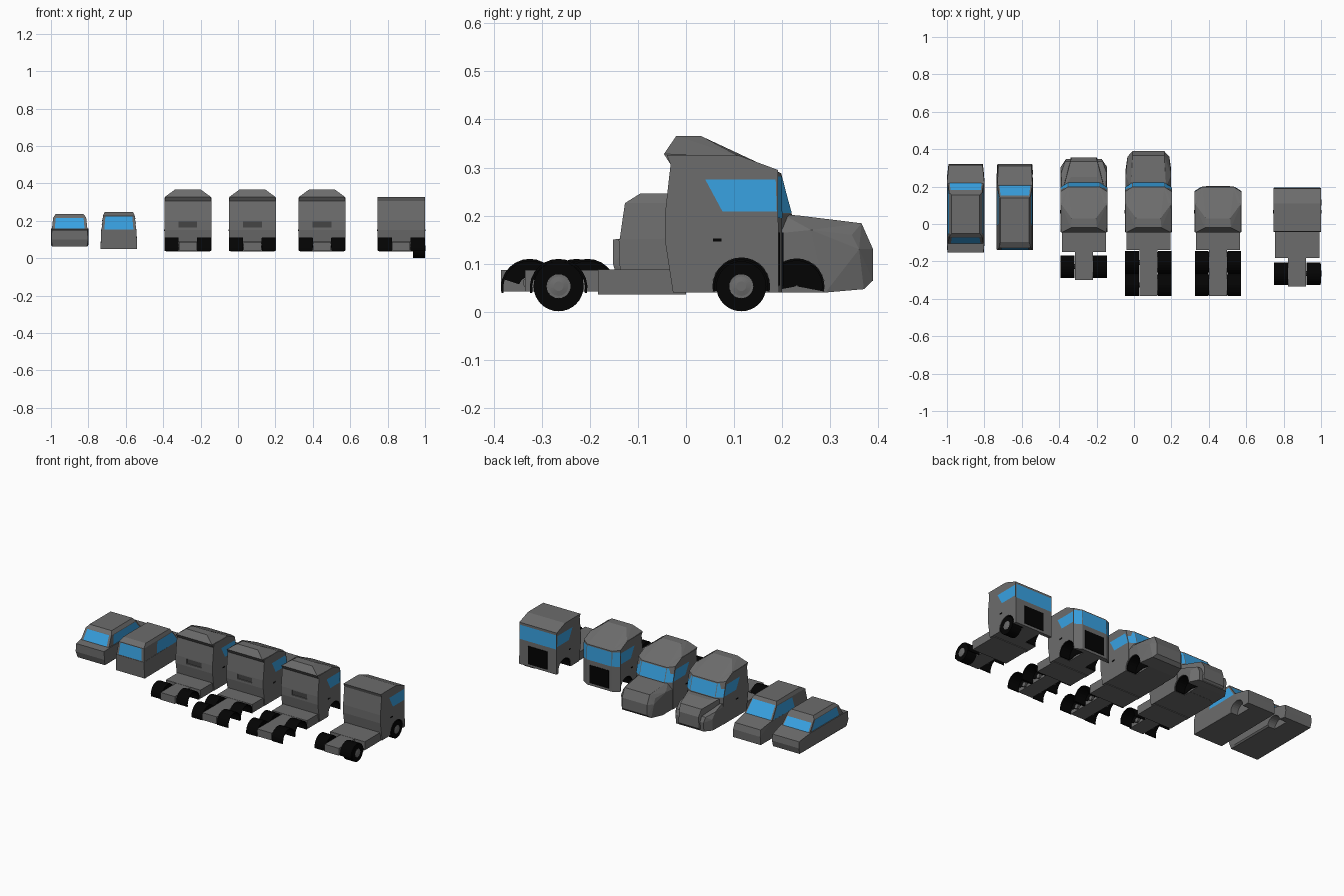
import bpy, bmesh, math
from mathutils import Vector

if "Cube" in bpy.data.objects:
    bpy.data.objects.remove(bpy.data.objects["Cube"])

def mat(name, c):
    m = bpy.data.materials.new(name)
    m.diffuse_color = (*c, 1)
    m.use_nodes = True
    m.node_tree.nodes["Principled BSDF"].inputs["Base Color"].default_value = m.diffuse_color
    return m

GLASS = mat("blue_glass", (0.04, 0.36, 0.76))
BLACK = mat("black_rubber", (0.001, 0.001, 0.001))
PAINT = mat("grey_paint", (0.15, 0.15, 0.15))
DARK = mat("dark_vent", (0.06, 0.06, 0.06))
MID = Vector((0, .08, .18))

def finish(name, bm, cx=0, m=None):
    me = bpy.data.meshes.new(name)
    bm.to_mesh(me)
    bm.free()
    ob = bpy.data.objects.new(name, me)
    bpy.context.collection.objects.link(ob)
    ob.location.x = cx
    me.materials.append(m or PAINT)
    return ob

def hull(name, cx, half, m=None):
    """Convex faceted shell from points on one side, mirrored in x."""
    bm = bmesh.new()
    for x, y, z in half:
        for s in (1, -1):
            bm.verts.new((s * x, y, z))
    r = bmesh.ops.convex_hull(bm, input=bm.verts[:])
    junk = {v for v in r["geom_interior"] + r["geom_unused"] if isinstance(v, bmesh.types.BMVert)}
    bmesh.ops.delete(bm, geom=list(junk), context='VERTS')
    bmesh.ops.dissolve_limit(bm, angle_limit=0.02, verts=bm.verts[:], edges=bm.edges[:])
    bmesh.ops.recalc_face_normals(bm, faces=bm.faces[:])
    return finish(name, bm, cx, m)

def box(name, cx, x, y, z, m=None):
    bm = bmesh.new()
    bmesh.ops.create_cube(bm, size=1)
    for v in bm.verts:
        v.co = [a[0] + (c + .5) * (a[1] - a[0]) for c, a in zip(v.co, (x, y, z))]
    return finish(name, bm, cx, m)

def cyl(name, cx, x0, x1, y, z, r, r2=None, m=None, n=28):
    """Cylinder or cone lying along x."""
    bm = bmesh.new()
    bmesh.ops.create_cone(bm, cap_ends=True, segments=n, radius1=r, radius2=r if r2 is None else r2, depth=1)
    for v in bm.verts:
        a = v.co.copy()
        v.co = (x0 + (a.z + .5) * (x1 - x0), y + a.x, z + a.y)
    bmesh.ops.recalc_face_normals(bm, faces=bm.faces[:])
    return finish(name, bm, cx, m)

def pane(name, cx, quad, mu=.05, mv=.05, both=False):
    """Window inset on a quad of the bodywork, lifted slightly outward."""
    a, b, c, d = map(Vector, quad)
    n = (b - a).cross(d - a).normalized()
    if n.dot((a + b + c + d) / 4 - MID) < 0:
        n = -n
    at = lambda u, v: a.lerp(b, u).lerp(d.lerp(c, u), v) + n * .0015
    pts = [at(mu, mv), at(1 - mu, mv), at(1 - mu, 1 - mv), at(mu, 1 - mv)]
    bm = bmesh.new()
    for s in ((1, -1) if both else (1,)):
        f = bm.faces.new([bm.verts.new((s * p.x, p.y, p.z)) for p in pts])
        f.normal_update()
        if f.normal.dot(f.calc_center_median() - MID) < 0:
            f.normal_flip()
    return finish(name, bm, cx, GLASS)

def cut(ob, cutters):
    for c in cutters:
        mod = ob.modifiers.new("cut", 'BOOLEAN')
        mod.operation, mod.solver, mod.object = 'DIFFERENCE', 'EXACT', c
    bpy.context.view_layer.update()
    me = bpy.data.meshes.new_from_object(ob.evaluated_get(bpy.context.evaluated_depsgraph_get()))
    ob.modifiers.clear()
    ob.data = me

def arches(obs, cx, y, z, r, x0, x1):
    cs = [cyl("arch_cutter", cx, s * x0, s * x1, y, z, r) for s in (1, -1)]
    for ob in obs:
        cut(ob, cs)
    for c in cs:
        bpy.data.objects.remove(c)

def mudguard(name, cx, y, x0, x1, z=.05, r=.06, t=.005, over=.06, n=14):
    """Black half ring on both sides."""
    bm = bmesh.new()
    for s in (1, -1):
        rings = []
        for i in range(n + 1):
            a = math.pi * ((1 + 2 * over) * i / n - over)
            rings.append([bm.verts.new((s * x, y + q * math.cos(a), z + q * math.sin(a)))
                          for x, q in ((x0, r), (x1, r), (x1, r - t), (x0, r - t))])
        for p, q in zip(rings, rings[1:]):
            for k in range(4):
                bm.faces.new((p[k], p[(k + 1) % 4], q[(k + 1) % 4], q[k]))
        bm.faces.new(rings[0])
        bm.faces.new(rings[-1])
    bmesh.ops.recalc_face_normals(bm, faces=bm.faces[:])
    return finish(name, bm, cx, BLACK)

# ---------- small cars ----------
def car(tag, cx, body, base, roof, rear_top, front_w, arch_ys, glass_y):
    lower = hull(tag + "_body", cx, body)
    for y in arch_ys:
        arches([lower], cx, y, .055, .05, .05, .15)
    (bw, yr, yf, zb), (tw, tr, tf, zt) = base, roof
    rw, ry, rz = rear_top
    fw, fy, fz = front_w, tf + .012, zt - .018
    hull(tag + "_cabin", cx, [(bw, yr, zb), (bw, yf, zb), (rw, ry, rz), (fw, fy, fz),
                              (tw, tr, zt), (tw, tf, zt)])
    pane(tag + "_windscreen", cx, [(-bw, yf, zb), (bw, yf, zb), (fw, fy, fz), (-fw, fy, fz)], .05, .02)
    pane(tag + "_rear_window", cx, [(-bw, yr, zb), (bw, yr, zb), (rw, ry, rz), (-rw, ry, rz)], .08, .04)
    pane(tag + "_side_windows", cx, [(bw, glass_y, zb), (bw, yf, zb), (fw, fy, fz), (rw, glass_y + .02, rz)],
         .05, .06, True)

car("sedan", -.9,
    [(.093, -.14, .062), (.098, -.152, .1), (.095, -.152, .15), (.1, -.1, .157), (.1, -.1, .07), (.1, .25, .07),
     (.1, .22, .158), (.09, .315, .138), (.092, .32, .1), (.09, .31, .062)],
    (.095, -.105, .22, .155), (.075, -.05, .155, .235), (.088, -.07, .217), .088, (.225, -.06), -.08)
car("van", -.637,
    [(.098, -.136, .05), (.094, -.14, .15), (.094, .21, .157), (.098, .25, .06), (.088, .31, .138),
     (.092, .32, .1), (.094, .318, .05)],
    (.093, -.138, .21, .15), (.076, -.095, .138, .246), (.085, -.127, .226), .084, (.225, -.03), -.025)

# ---------- trucks ----------
def chassis(tag, cx, rear, deck, axles):
    box(tag + "_frame", cx, (-.048, .048), (rear, .1), (.042, .087))
    box(tag + "_side_deck", cx, (-.118, .118), (deck, .0), (.036, .088))
    for i, y in enumerate(axles):
        mudguard(f"{tag}_rear_mudguard_{i}", cx, y, .05, .124)
        mudguard(f"{tag}_mudguard_wall_{i}", cx, y, .049, .052, r=.058, t=.035, over=-.1)
        cyl(f"{tag}_axle_{i}", cx, -.06, .06, y, .06, .014, n=10)

def cab(tag, cx, yf, flat=False, fairing=True, gz=.193):
    w, c, drop = (.127, .126, 0) if flat else (.125, .085, .025)
    ty = min(.198, yf - .002)
    yc, top = yf - drop, ty - drop
    shell = hull(tag + "_cab", cx, [
        (w, -.027, .04), (w, -.03, .09), (w, -.044, .15), (w, -.044, .2), (w, -.03, .27), (w, -.03, .325),
        (w, .11, .325), (w, top, .295), (c, ty, .288), (c, ty, .285), (w, top, .285),
        (w, yc, gz), (c, yf, gz), (w, yc, .04), (c, yf, .04)])
    if not flat:
        slot = box("slot_cutter", cx, (-.05, .05), (-.08, -.035), (.165, .195))
        cut(shell, [slot])
        bpy.data.objects.remove(slot)
        box(tag + "_rear_vent", cx, (-.05, .05), (-.038, -.03), (.165, .195), DARK)
    pane(tag + "_windscreen", cx, [(-c, yf, gz), (c, yf, gz), (c, ty, .283), (-c, ty, .283)], .012, .02)
    if not flat:
        pane(tag + "_corner_glass", cx, [(c, yf, gz), (w, yc, gz), (w, top, .283), (c, ty, .283)], .03, .02, True)
    side = max(yc, .19)if flat else yc
    pane(tag + "_side_glass", cx, [(w, .075, .208), (w, side - .003, .208), (w, top - .003, .276), (w, .038, .276)],
         .01, .01, True)
    for s in (1, -1):
        box(tag + "_door_handle", cx, (s * w - .002, s * w + .002), (.056, .074), (.146, .152), BLACK)
    if fairing:
        hull(tag + "_roof_fairing", cx, [(.124, -.028, .3), (.122, -.046, .328), (.124, .11, .323), (.085, .195, .289),
                                         (.07, -.02, .366), (.065, .03, .366)])
    else:
        hull(tag + "_roof_lip", cx, [(w, -.028, .295), (w, -.04, .326), (w, .1, .326), (w, 0, .295)])
    return shell

def front_arch(tag, parts, cx, y, r, x1):
    arches(parts, cx, y, .053, r, .055, .2)
    mudguard(tag + "_front_mudguard", cx, y, .056, x1, .053, r)
    mudguard(tag + "_front_arch_wall", cx, y, .055, .058, .053, r - .001, r - .003)

def flat_front(tag, cx, yf, shell):
    front_arch(tag, [shell], cx, .115, .06, .124)
    box(tag + "_grille", cx, (-.065, .065), (yf - .01, yf + .003), (.055, .165), BLACK)

# long-nosed and short-nosed trucks
A, B = .077, -.268
shell = cab("long_nose", A, .22, gz=.203)
hood = hull("long_nose_hood", A, [
    (.122, .16, .04), (.122, .16, .16), (.095, .2, .203), (.122, .26, .17), (.09, .235, .2), (.122, .29, .04),
    (.108, .345, .16), (.085, .365, .184), (.085, .389, .13), (.085, .389, .065), (.1, .37, .047), (.112, .36, .13)])
front_arch("long_nose", [shell, hood], A, .23, .058, .119)
chassis("long_nose", A, -.385, -.14, (-.205, -.325))

shell = cab("short_nose", B, .22, gz=.203)
hood = hull("short_nose_hood", B, [
    (.11, .19, .2), (.11, .19, .05), (.07, .25, .197), (.072, .335, .172), (.066, .356, .13),
    (.07, .356, .06), (.075, .34, .045)])
wing = hull("short_nose_fenders", B, [
    (.124, .16, .04), (.124, .16, .15), (.118, .2, .168), (.122, .27, .145), (.124, .305, .11), (.124, .3, .042),
    (.1, .335, .13), (.095, .348, .1), (.095, .345, .045)])
front_arch("short_nose", [shell, hood, wing], B, .23, .058, .119)
chassis("short_nose", B, -.3, -.15, (-.228,))

# flat-fronted trucks
C, D = .449, .8725
flat_front("high_roof", C, .2, cab("high_roof", C, .2))
chassis("high_roof", C, -.385, -.14, (-.205, -.325))
flat_front("low_roof", D, .193, cab("low_roof", D, .193, True, False))
chassis("low_roof", D, -.335, -.183, (-.265,))

# wheels on the right side of the last truck
for tag, y in (("front", .115), ("rear", -.265)):
    cyl(tag + "_tyre", D, .064, .127, y, .053, .052, m=BLACK, n=32)
    cyl(tag + "_hub", D, .12, .1275, y, .053, .027, .025, n=24)
    cyl(tag + "_hub_cap", D, .127, .13, y, .053, .022, .01, n=24)
